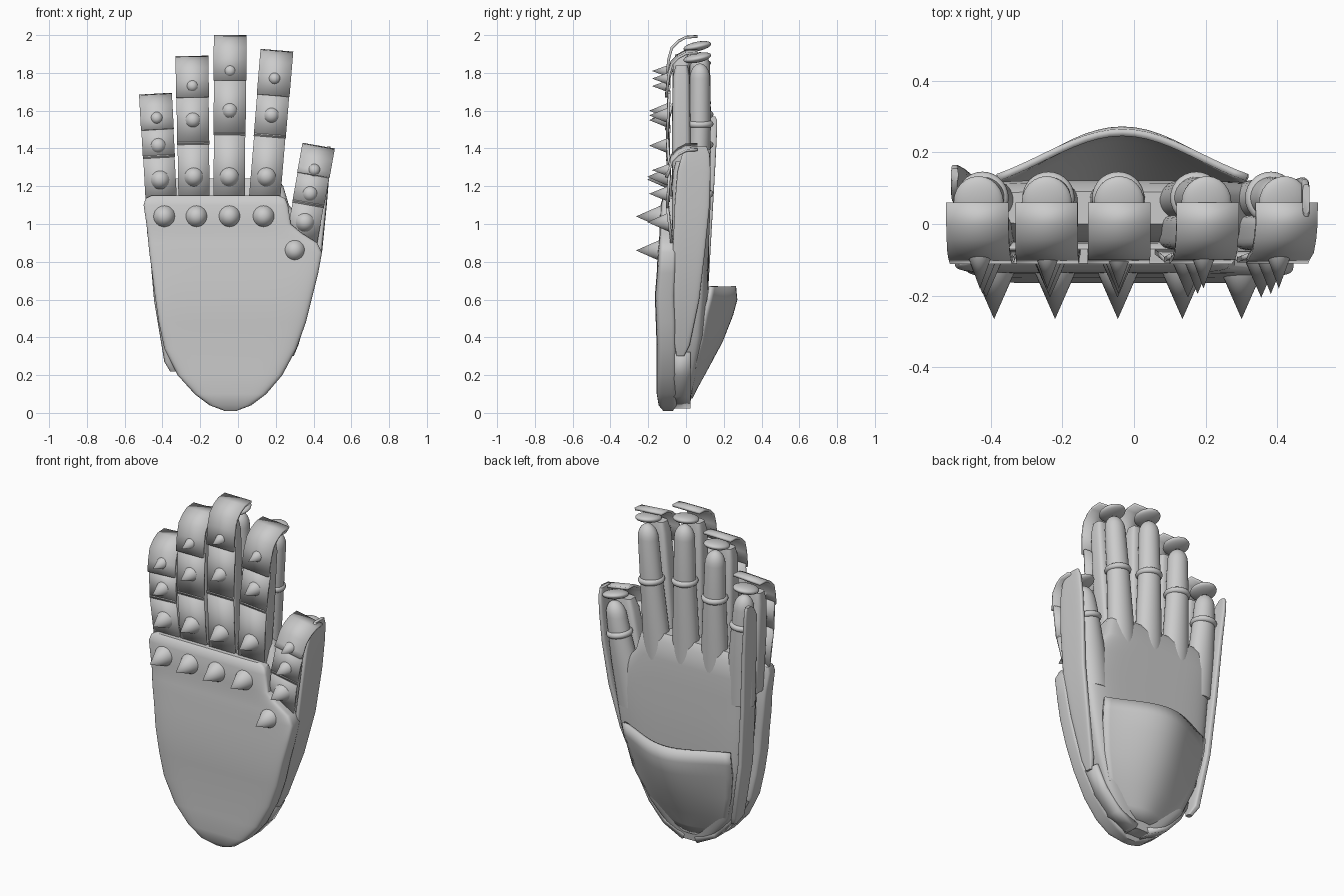
import bpy, bmesh, math
from mathutils import Vector


def finish(name, bm, angle=40):
    bmesh.ops.recalc_face_normals(bm, faces=bm.faces[:])
    me = bpy.data.meshes.new(name)
    bm.to_mesh(me)
    bm.free()
    ob = bpy.data.objects.new(name, me)
    bpy.context.collection.objects.link(ob)
    bpy.ops.object.select_all(action='DESELECT')
    bpy.context.view_layer.objects.active = ob
    ob.select_set(True)
    bpy.ops.object.shade_smooth_by_angle(angle=math.radians(angle))
    return ob


def loft(name, rows, power=2.0, n=32):
    """Skin superellipse rings; each row is (z, x0, x1, y0, y1)."""
    bm = bmesh.new()
    rings = []
    for z, x0, x1, y0, y1 in rows:
        ring = []
        for i in range(n):
            a = 2 * math.pi * (i + 0.5) / n
            c, s = math.cos(a), math.sin(a)
            c = math.copysign(abs(c) ** (2 / power), c)
            s = math.copysign(abs(s) ** (2 / power), s)
            ring.append(bm.verts.new(((x0 + x1) / 2 + c * (x1 - x0) / 2,
                                      (y0 + y1) / 2 + s * (y1 - y0) / 2, z)))
        rings.append(ring)
    for a, b in zip(rings, rings[1:]):
        for i in range(n):
            j = (i + 1) % n
            bm.faces.new((a[i], a[j], b[j], b[i]))
    bm.faces.new(rings[0])
    bm.faces.new(rings[-1])
    return finish(name, bm)


def sheet(name, grid, thick, offset=0):
    """Thin plate from a grid of points."""
    bm = bmesh.new()
    vs = [[bm.verts.new(p) for p in row] for row in grid]
    for a, b in zip(vs, vs[1:]):
        for i in range(len(a) - 1):
            bm.faces.new((a[i], a[i + 1], b[i + 1], b[i]))
    ob = finish(name, bm)
    m = ob.modifiers.new("thickness", 'SOLIDIFY')
    m.thickness, m.offset = thick, offset
    return ob


def spike(name, x, z, r, y_base, y_tip):
    bpy.ops.mesh.primitive_cone_add(vertices=24, radius1=r, radius2=0, depth=y_base - y_tip,
                                    location=(x, (y_base + y_tip) / 2, z),
                                    rotation=(math.pi / 2, 0, 0))
    bpy.context.object.name = name
    bpy.ops.object.shade_smooth_by_angle(angle=math.radians(50))


# Large plate on the back of the hand
loft("hand_plate", [
    (0.01, -0.07, -0.01, -0.12, -0.07), (0.04, -0.15, 0.07, -0.145, -0.05),
    (0.10, -0.23, 0.15, -0.155, -0.045), (0.20, -0.32, 0.235, -0.155, -0.045),
    (0.34, -0.39, 0.31, -0.155, -0.045), (0.48, -0.42, 0.36, -0.16, -0.045),
    (0.62, -0.44, 0.395, -0.165, -0.05), (0.74, -0.455, 0.425, -0.155, -0.045),
    (0.85, -0.47, 0.445, -0.15, -0.04), (0.90, -0.475, 0.42, -0.145, -0.04),
    (0.95, -0.48, 0.34, -0.14, -0.04), (1.00, -0.485, 0.28, -0.14, -0.045),
    (1.10, -0.50, 0.265, -0.135, -0.05), (1.135, -0.49, 0.25, -0.125, -0.055),
    (1.15, -0.46, 0.22, -0.11, -0.07)], power=7, n=48)
for i, (x, z) in enumerate([(-0.39, 1.04), (-0.22, 1.04), (-0.045, 1.04), (0.135, 1.04), (0.30, 0.86)]):
    spike(f"knuckle_spike_{i}", x, z, 0.057, -0.135, -0.265)

# Soft glove palm
loft("palm", [
    (0.03, -0.10, 0.02, -0.07, 0.02), (0.10, -0.21, 0.13, -0.07, 0.03),
    (0.22, -0.31, 0.22, -0.07, 0.06), (0.40, -0.38, 0.31, -0.07, 0.10),
    (0.62, -0.42, 0.37, -0.07, 0.118), (0.85, -0.44, 0.41, -0.07, 0.122),
    (0.98, -0.45, 0.37, -0.06, 0.122), (1.10, -0.46, 0.27, -0.05, 0.122),
    (1.20, -0.45, 0.24, -0.03, 0.115), (1.24, -0.42, 0.21, 0.0, 0.09)], power=5, n=48)

# Bulging guard over the heel of the palm
guard = []
for z, x0, x1, ye, ym in [(0.08, -0.14, 0.06, 0.0, 0.025), (0.14, -0.22, 0.14, 0.01, 0.055),
                          (0.24, -0.30, 0.21, 0.04, 0.11), (0.38, -0.35, 0.27, 0.075, 0.185),
                          (0.52, -0.375, 0.30, 0.10, 0.24), (0.60, -0.38, 0.315, 0.12, 0.262),
                          (0.67, -0.38, 0.315, 0.13, 0.255)]:
    row = []
    for i in range(21):
        u = -1 + i / 10
        row.append(((x0 + x1) / 2 + u * (x1 - x0) / 2,
                    ye + (ym - ye) * (1 + math.cos(math.pi * u)) / 4
                    + (ym - ye) * (1 - u * u) / 2, z))
    guard.append(row)
sheet("palm_guard", guard, 0.02)

# Side plates: little-finger edge and thumb edge
loft("outer_side_plate", [
    (0.22, -0.36, -0.33, 0.03, 0.06), (0.27, -0.39, -0.35, 0.0, 0.09),
    (0.60, -0.445, -0.41, 0.0, 0.115), (0.95, -0.475, -0.44, 0.02, 0.135),
    (1.30, -0.495, -0.465, 0.04, 0.155), (1.50, -0.51, -0.485, 0.06, 0.165),
    (1.55, -0.51, -0.49, 0.09, 0.165), (1.57, -0.51, -0.49, 0.12, 0.155)], power=4)
loft("thumb_side_plate", [
    (0.30, 0.27, 0.295, -0.05, -0.01), (0.36, 0.29, 0.32, -0.06, 0.02),
    (0.60, 0.36, 0.39, -0.065, 0.07), (0.85, 0.41, 0.445, -0.07, 0.10),
    (1.10, 0.44, 0.47, -0.06, 0.125), (1.28, 0.455, 0.485, -0.045, 0.13),
    (1.37, 0.465, 0.49, -0.02, 0.125), (1.41, 0.47, 0.49, 0.03, 0.11)], power=4)

# Wrist trim pieces along the rounded lower edge
for name, pts in [("wrist_trim_thumb", [(0.0, 0.04), (0.12, 0.10), (0.21, 0.20), (0.275, 0.32)]),
                  ("wrist_trim_outer", [(-0.08, 0.04), (-0.20, 0.10), (-0.29, 0.20), (-0.355, 0.32)])]:
    sheet(name, [[(x, y, z) for y in (-0.07, -0.02, 0.025)] for x, z in pts], 0.035)

# Fingers: base xz, strip top xz, plate splits, spike heights, ring height, glove tip
fingers = {
    "little": ((-0.405, 1.10), (-0.437, 1.69), (1.35, 1.50), (1.235, 1.415, 1.56), 1.42, 1.62),
    "ring": ((-0.232, 1.10), (-0.244, 1.89), (1.42, 1.67), (1.25, 1.55, 1.73), 1.53, 1.83),
    "middle": ((-0.047, 1.10), (-0.041, 2.0), (1.47, 1.76), (1.25, 1.6, 1.81), 1.58, 1.93),
    "index": ((0.138, 1.10), (0.206, 1.92), (1.46, 1.68), (1.25, 1.575, 1.77), 1.53, 1.87),
    "thumb": ((0.335, 0.90), (0.427, 1.415), (1.10, 1.26), (1.01, 1.16, 1.285), 1.16, 1.36),
}
for fname, (a, b, splits, spikes, ring_z, tip) in fingers.items():
    slope = (b[0] - a[0]) / (b[1] - a[1])
    length = math.hypot(1, slope)

    def cx(z):
        return a[0] + slope * (z - a[1])

    def strip(name, path, hw):
        sheet(name, [[(cx(z) + s * hw / length, y, z - s * hw * slope / length) for s in (-1, 1)]
                     for y, z in path], 0.014)

    # Overlapping armour plates, last one curling over the fingertip
    top = b[1] - 0.007
    s1, s2 = splits
    strip(fname + "_plate_lower", [(-0.075, a[1]), (-0.10, s1 + 0.015)], 0.083)
    strip(fname + "_plate_middle", [(-0.10, s1), (-0.088, s2 + 0.02)], 0.085)
    strip(fname + "_plate_tip", [(-0.104, s2), (-0.092, top - 0.12), (-0.075, top - 0.06),
                                 (-0.04, top - 0.025), (0.0, top - 0.004), (0.06, top)], 0.087)
    for i, z in enumerate(spikes):
        spike(f"{fname}_spike_{i}", cx(z), z, (0.053, 0.045, 0.035)[i], -0.085, (-0.205, -0.195, -0.18)[i])

    # Padded backing between plates and glove finger
    def row(z, r, y0, y1):
        return (z, cx(z) - r, cx(z) + r, y0, y1)

    loft(fname + "_padding", [row(a[1] - 0.1, 0.07, -0.07, 0.03), row(s1, 0.07, -0.075, 0.025),
                              row(tip - 0.09, 0.062, -0.07, 0.02), row(tip - 0.03, 0.05, -0.055, 0.01)], power=4)
    # Glove finger with rounded end
    rows = [row(a[1] - 0.15, 0.085, 0.0, 0.115), row(a[1] + 0.08, 0.08, 0.005, 0.125),
            row(ring_z, 0.063, 0.015, 0.132), row(tip - 0.10, 0.057, 0.02, 0.128)]
    for k in range(1, 6):
        t = k / 5 * math.pi / 2 * 0.95
        r = math.cos(t)
        rows.append(row(tip - 0.10 + 0.08 * math.sin(t), 0.057 * r, 0.074 - 0.054 * r, 0.074 + 0.054 * r))
    loft(fname + "_glove", rows)
    # Joint roll
    bpy.ops.mesh.primitive_torus_add(major_radius=0.055, minor_radius=0.018, major_segments=28,
                                     minor_segments=10, location=(cx(ring_z), 0.073, ring_z),
                                     rotation=(0, math.atan(slope), 0))
    bpy.context.object.name = fname + "_joint_roll"
    bpy.ops.object.shade_smooth()
    # Flattened fingertip cap
    bpy.ops.mesh.primitive_uv_sphere_add(segments=24, ring_count=12, location=(cx(tip), 0.06, tip + 0.01))
    cap = bpy.context.object
    cap.name = fname + "_tip_cap"
    cap.scale = (0.07, 0.075, 0.025)
    cap.rotation_euler = (0.2, math.atan(slope), 0)
    bpy.ops.object.shade_smooth()
